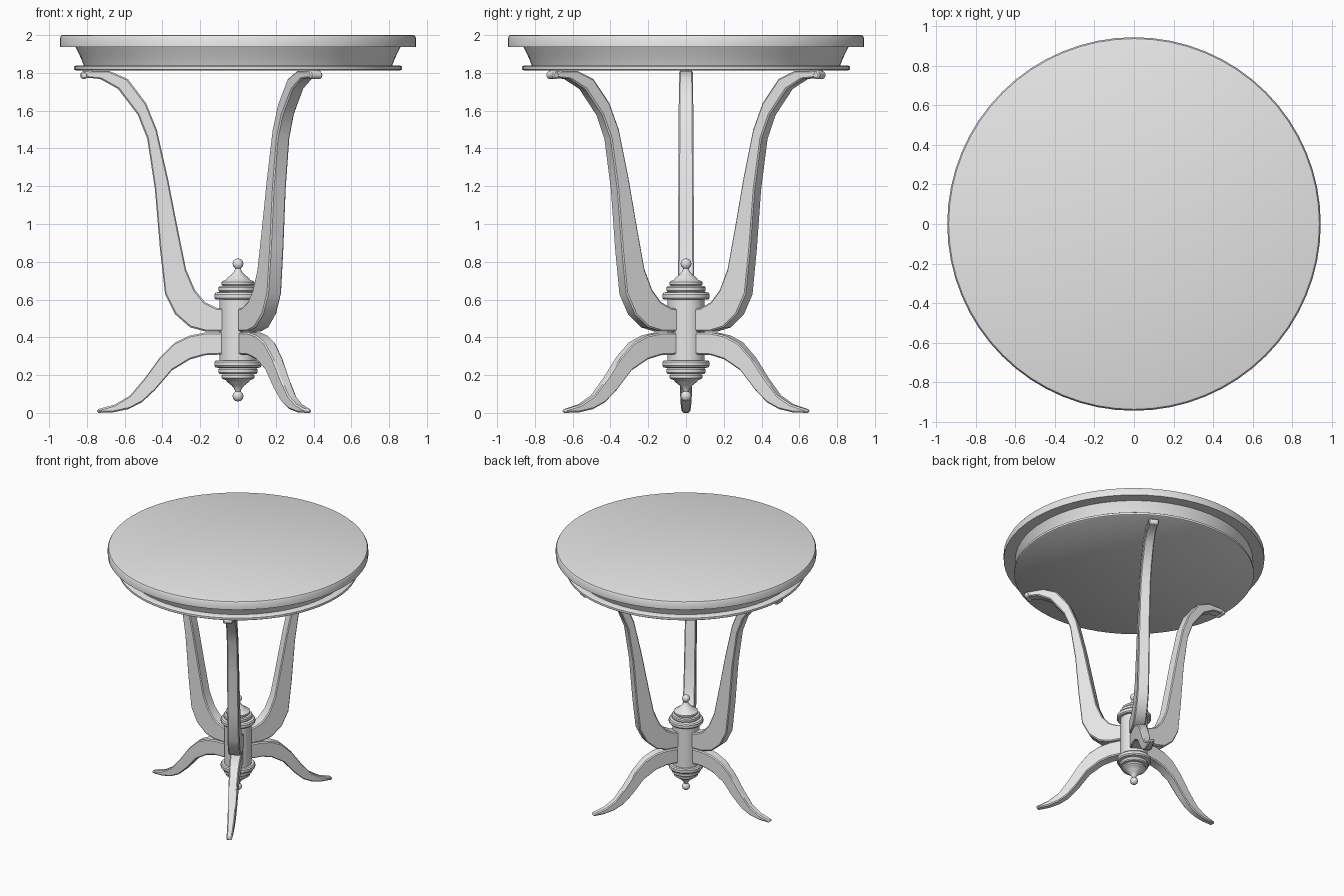
import bpy, bmesh, math
from mathutils import Matrix, Vector

if "Cube" in bpy.data.objects:
    bpy.data.objects.remove(bpy.data.objects["Cube"])

grey = bpy.data.materials.new("plain grey")
grey.diffuse_color = (0.8, 0.8, 0.8, 1)
grey.use_nodes = True
grey.node_tree.nodes["Principled BSDF"].inputs["Base Color"].default_value = grey.diffuse_color


def finish(bm, name, angle=35):
    bmesh.ops.remove_doubles(bm, verts=bm.verts, dist=1e-5)
    bmesh.ops.recalc_face_normals(bm, faces=bm.faces)
    mesh = bpy.data.meshes.new(name)
    bm.to_mesh(mesh)
    bm.free()
    mesh.materials.append(grey)
    ob = bpy.data.objects.new(name, mesh)
    bpy.context.collection.objects.link(ob)
    bpy.ops.object.select_all(action='DESELECT')
    ob.select_set(True)
    bpy.context.view_layer.objects.active = ob
    bpy.ops.object.shade_smooth_by_angle(angle=math.radians(angle))
    return ob


def lathe(name, profile, steps):
    """Turn an (r, z) profile around the z axis."""
    bm = bmesh.new()
    vs = [bm.verts.new((r, 0, z)) for r, z in profile]
    es = [bm.edges.new(p) for p in zip(vs, vs[1:])]
    bmesh.ops.spin(bm, geom=vs + es, cent=(0, 0, 0), axis=(0, 0, 1),
                   angle=math.tau, steps=steps, use_merge=True)
    return finish(bm, name)


def leg(name, outer, inner, w0, w1, turn, scroll=False):
    """Curved bar between two (r, z) edge lines, width going from w0 to w1."""
    bm = bmesh.new()
    rings, n = [], len(outer)
    for i, (a, b) in enumerate(zip(outer, inner)):
        h = (w0 + (w1 - w0) * i / (n - 1)) / 2
        rings.append([bm.verts.new((p[0], y, p[1]))
                      for p, y in ((a, -h), (a, h), (b, h), (b, -h))])
    for r, s in zip(rings, rings[1:]):
        for k in range(4):
            bm.faces.new((r[k], r[(k + 1) % 4], s[(k + 1) % 4], s[k]))
    bm.faces.new(rings[0])
    bm.faces.new(rings[-1])
    if scroll:  # small rolled end under the apron
        m = Matrix.Translation((0.815, 0, 1.788)) @ Matrix.Rotation(math.pi / 2, 4, 'X')
        bmesh.ops.create_cone(bm, cap_ends=True, segments=12, radius1=0.021,
                              radius2=0.021, depth=w1 + 0.004, matrix=m)
    bmesh.ops.rotate(bm, verts=bm.verts, cent=Vector(),
                     matrix=Matrix.Rotation(math.radians(turn), 3, 'Z'))
    ob = finish(bm, name)
    bev = ob.modifiers.new("soft corners", 'BEVEL')
    bev.width = 0.007
    bev.segments = 1
    bev.limit_method = 'ANGLE'
    bev.angle_limit = math.radians(60)
    return ob


# Round top with its moulded apron
lathe("table_top", [(0, 2), (0.928, 2), (0.936, 1.997), (0.943, 1.985),
                    (0.943, 1.936), (0.85, 1.936), (0, 1.936)], 64)
lathe("apron", [(0, 1.94), (0.862, 1.94), (0.842, 1.90), (0.826, 1.865),
                (0.817, 1.84), (0.858, 1.84), (0.867, 1.834), (0.867, 1.818),
                (0.858, 1.812), (0, 1.812)], 64)

# Turned column: the half profile is mirrored about its mid height
MID = 0.439
half = [(0.098, 0.6), (0.118, 0.6), (0.125, 0.608), (0.125, 0.628), (0.118, 0.637),
        (0.098, 0.641), (0.104, 0.648), (0.104, 0.664), (0.098, 0.671),
        (0.082, 0.673), (0.088, 0.68), (0.088, 0.692), (0.08, 0.699),
        (0.066, 0.703), (0.055, 0.716), (0.036, 0.731), (0.021, 0.748), (0.014, 0.765)]
half += [(0.029 * math.sin(t), 0.789 - 0.029 * math.cos(t))
         for t in [math.radians(30 * k) for k in range(1, 6)]] + [(0, 0.818)]
lathe("column", [(r, 2 * MID - z) for r, z in reversed(half)] + half, 32)

# Three tall arms and three splayed feet
arm_out = [(0.06, 0.432), (0.175, 0.432), (0.254, 0.453), (0.333, 0.522),
           (0.386, 0.628), (0.413, 0.867), (0.44, 1.185), (0.48, 1.45),
           (0.53, 1.577), (0.635, 1.715), (0.73, 1.768), (0.825, 1.777)]
arm_in = [(0.06, 0.55), (0.11, 0.555), (0.175, 0.586), (0.228, 0.65),
          (0.275, 0.76), (0.318, 0.97), (0.37, 1.237), (0.43, 1.5),
          (0.487, 1.64), (0.583, 1.767), (0.68, 1.81), (0.825, 1.812)]
foot_out = [(0.06, 0.427), (0.175, 0.425), (0.254, 0.41), (0.333, 0.373),
            (0.413, 0.294), (0.49, 0.188), (0.57, 0.093), (0.65, 0.045), (0.747, 0.018)]
foot_in = [(0.06, 0.31), (0.175, 0.305), (0.254, 0.283), (0.35, 0.225),
           (0.44, 0.12), (0.51, 0.055), (0.58, 0.02), (0.66, 0.003), (0.745, 0)]
for i, turn in enumerate((60, 180, 300), 1):
    leg(f"upper_arm_{i}", arm_out, arm_in, 0.095, 0.07, turn, scroll=True)
    leg(f"foot_{i}", foot_out, foot_in, 0.09, 0.04, turn)
